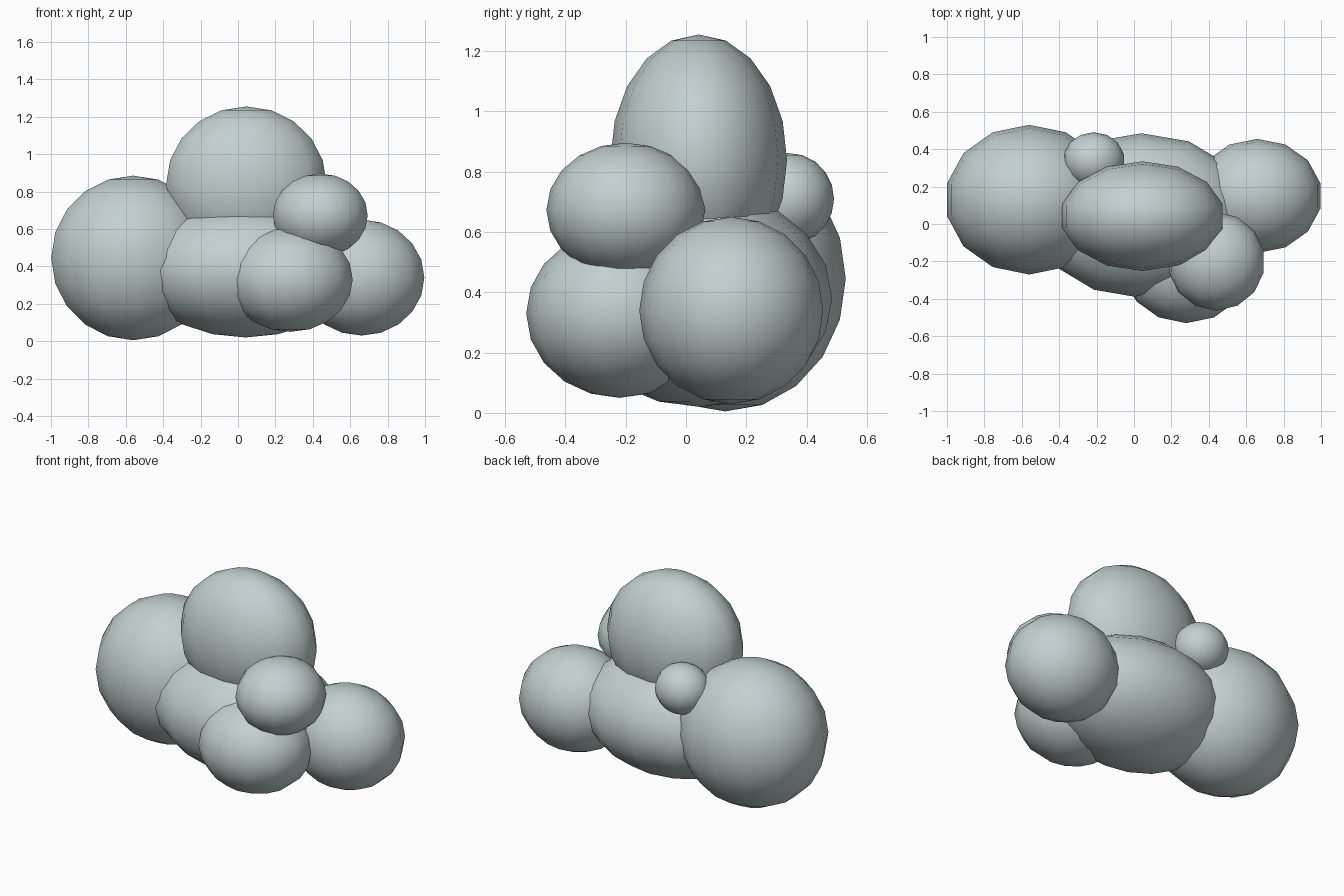
import bpy, bmesh
from mathutils import Matrix

if "Cube" in bpy.data.objects:
    bpy.data.objects.remove(bpy.data.objects["Cube"])

# single pale blue-grey colour
mat = bpy.data.materials.new("pale blue grey")
mat.diffuse_color = (0.54, 0.63, 0.635, 1)
mat.use_nodes = True
mat.node_tree.nodes["Principled BSDF"].inputs["Base Color"].default_value = mat.diffuse_color


def puff(name, center, radii):
    """Smooth ellipsoid built from a coarse UV sphere."""
    bm = bmesh.new()
    bmesh.ops.create_uvsphere(bm, u_segments=14, v_segments=10, radius=1,
                              matrix=Matrix.Diagonal((*radii, 1)))
    for f in bm.faces:
        f.smooth = True
    me = bpy.data.meshes.new(name)
    bm.to_mesh(me)
    bm.free()
    me.materials.append(mat)
    ob = bpy.data.objects.new(name, me)
    ob.location = center
    bpy.context.collection.objects.link(ob)


# cloud lobes: name, centre, radii
for part in [
    ("core_puff", (0.04, 0.045, 0.38), (0.585, 0.44, 0.36)),
    ("left_puff", (-0.56, 0.13, 0.445), (0.45, 0.40, 0.44)),
    ("top_puff", (0.045, 0.042, 0.84), (0.44, 0.293, 0.415)),
    ("right_puff", (0.66, 0.15, 0.34), (0.345, 0.305, 0.31)),
    ("front_puff", (0.28, -0.22, 0.33), (0.342, 0.31, 0.28)),
    ("upper_right_puff", (0.44, -0.20, 0.673), (0.26, 0.263, 0.223)),
    ("small_back_puff", (-0.215, 0.34, 0.71), (0.165, 0.151, 0.152)),
]:
    puff(*part)
